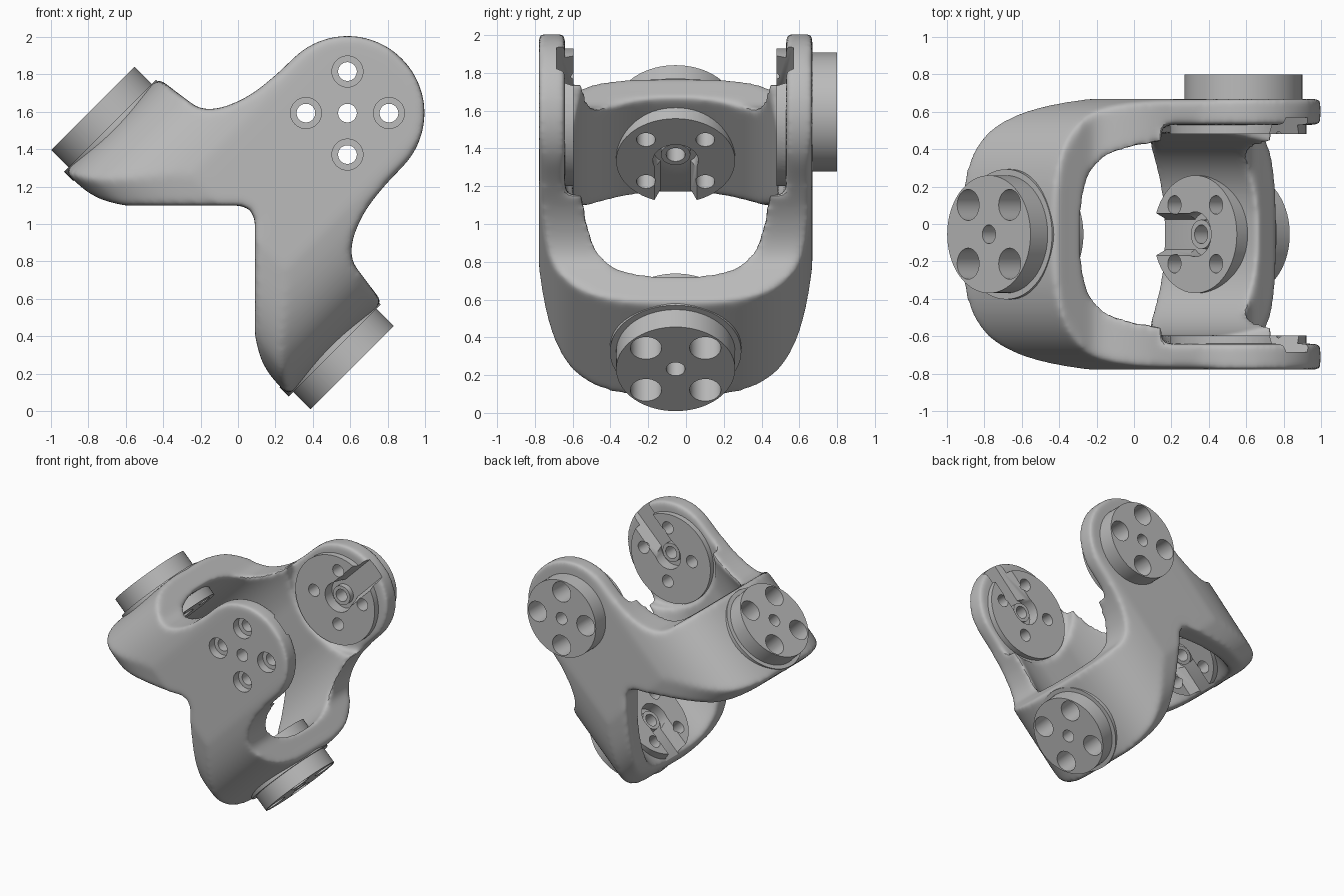
import bpy, bmesh, math
from mathutils import Matrix, Vector

if "Cube" in bpy.data.objects:
    bpy.data.objects.remove(bpy.data.objects["Cube"])

grey = bpy.data.materials.new("light grey")
grey.use_nodes = True
COLOUR = (0.5, 0.5, 0.5, 1)
grey.diffuse_color = COLOUR
grey.node_tree.nodes["Principled BSDF"].inputs["Base Color"].default_value = COLOUR


def make_object(name, bm):
    bmesh.ops.recalc_face_normals(bm, faces=bm.faces)
    mesh = bpy.data.meshes.new(name)
    bm.to_mesh(mesh)
    bm.free()
    ob = bpy.data.objects.new(name, mesh)
    bpy.context.scene.collection.objects.link(ob)
    mesh.materials.append(grey)
    return ob


def prism(name, outline, place, half):
    """Extrude a flat outline; place(a, b, c) maps it and its depth c to space."""
    bm = bmesh.new()
    face = bm.faces.new([bm.verts.new(place(a, b, -half)) for a, b in outline])
    new = bmesh.ops.extrude_face_region(bm, geom=[face])["geom"]
    shift = Vector(place(0, 0, 2 * half)) - Vector(place(0, 0, 0))
    bmesh.ops.translate(bm, vec=shift, verts=[v for v in new if isinstance(v, bmesh.types.BMVert)])
    return make_object(name, bm)


def cylinders(name, frame, spots, radius, low, high, segments=40):
    """Cylinders along a hub's axis, from distance low to high."""
    bm = bmesh.new()
    for x, y in spots:
        bmesh.ops.create_cone(bm, cap_ends=True, segments=segments, radius1=radius, radius2=radius,
                              depth=high - low,
                              matrix=frame @ Matrix.Translation((x, y, (low + high) / 2)))
    return make_object(name, bm)


def apply_modifiers(ob):
    graph = bpy.context.evaluated_depsgraph_get()
    mesh = bpy.data.meshes.new_from_object(ob.evaluated_get(graph))
    ob.modifiers.clear()
    ob.data = mesh


def boolean(ob, tool, operation, keep=False):
    mod = ob.modifiers.new("boolean", 'BOOLEAN')
    mod.operation, mod.object, mod.solver = operation, tool, 'MANIFOLD'
    apply_modifiers(ob)
    if not keep:
        bpy.data.objects.remove(tool)


def rounded(a, b, power, limit, steps=96):
    """Superellipse ring, flattened where it passes the limit on its second axis."""
    ring = []
    for i in range(steps):
        t = 2 * math.pi * i / steps
        c, s = math.cos(t), math.sin(t)
        y = math.copysign(b * abs(s) ** (2 / power), s)
        ring.append((math.copysign(a * abs(c) ** (2 / power), c), max(-limit, min(limit, y))))
    return ring


def mirror2(half):
    return half + [(-a, b) for a, b in half[::-1] if a]


def soft(points, steps=4):
    """Smooth curve through the given points."""
    p = [Vector(q) for q in [points[0]] + points + [points[-1]]]
    out = []
    for p0, p1, p2, p3 in zip(p, p[1:], p[2:], p[3:]):
        for i in range(steps):
            t = i / steps
            q = (2 * p1 + (p2 - p0) * t + (2 * p0 - 5 * p1 + 4 * p2 - p3) * t * t
                 + (3 * p1 - p0 - 3 * p2 + p3) * t ** 3) / 2
            out.append(tuple(q))
    return out + [points[-1]]


def hub_frame(axis, slot, origin):
    z, x = Vector(axis), Vector(slot)
    rows = Matrix((x, z.cross(x), z)).transposed().to_4x4()
    return Matrix.Translation(origin) @ rows


R, HUB = 0.412, 0.945
CENTRE = [(0, 0)]
d = 0.157
BOLTS = [(d, d), (-d, d), (-d, -d), (d, -d)]
# name, frame, inner face, wall face, boss end (None for no boss)
hubs = [("front", hub_frame((0, -1, 0), (0, 0, 1), (0, 0, HUB)), .54, .725, None),
        ("back", hub_frame((0, 1, 0), (0, 0, 1), (0, 0, HUB)), .535, .72, .855),
        ("right", hub_frame((1, 0, 0), (0, 0, -1), (0, 0, 0)), .58, .85, .98),
        ("left", hub_frame((-1, 0, 0), (0, 0, -1), (0, 0, 0)), .58, .85, .98)]

# Ring-shaped wall: rounded section in plan, hollow inside
along_z = lambda a, b, c: (a, b, c + 0.5)
along_y = lambda a, b, c: (a, c, b)
along_x = lambda a, b, c: (c, a, b)
body = prism("yoke_body", rounded(.847, .74, 3.1, .724), along_z, 1.2)
boolean(body, prism("hollow", rounded(.662, .548, 2.7, .54), along_z, 1.5), 'DIFFERENCE')

# Upright round lobes on the two plates, with a V notch below
lobe = [(R * math.sin(math.radians(t)), HUB + R * math.cos(math.radians(t))) for t in range(0, 91, 6)]
neck = soft([lobe[-1], (.415, .82), (.43, .68), (.46, .57), (.51, .47), (.58, .405), (.68, .385),
             (.83, .365), (.9, .36)])
notch = soft([(.9, -.348), (.82, -.345), (.7, -.338), (.6, -.31), (.49, -.245)])
plate = lobe + neck[1:] + notch + [(.28, -.035), (.05, .195), (0, .21)]
boolean(body, prism("plate_outline", mirror2(plate), along_y, 1), 'INTERSECT')

# Hanging lobes on the two bridges
bridge = soft([(0, -.35), (.2, -.348), (.36, -.335), (.5, -.3), (.6, -.225), (.68, -.07), (.74, .2)])
bridge += [(.8, .3), (.8, 1.5), (0, 1.5)]
boolean(body, prism("bridge_outline", mirror2(bridge), along_x, 1), 'INTERSECT')

# Thin the plates around the upper hubs
for name, frame, face, wall, end in hubs[:2]:
    boolean(body, cylinders("thinning", frame, [(.08, 0)], .5, .1, .585, 64), 'DIFFERENCE')

# Soften all edges of the casting
remesh = body.modifiers.new("remesh", 'REMESH')
remesh.mode, remesh.voxel_size = 'VOXEL', 0.016
smooth = body.modifiers.new("smooth", 'SMOOTH')
smooth.factor, smooth.iterations = 0.5, 18
apply_modifiers(body)

parts = [body]
for name, frame, face, wall, end in hubs:
    on_bridge = face > .56
    # Flat raised inner pad and, on the bridges, an outer seat
    spot, radius = (CENTRE, .315) if on_bridge else ([(-.04, 0)], .365)
    boolean(body, cylinders("clearing", frame, spot, radius, face - .15, face, 64), 'DIFFERENCE')
    boolean(body, cylinders("pad", frame, spot, radius, face, face + .1, 64), 'UNION')
    if on_bridge:
        boolean(body, cylinders("seat", frame, CENTRE, .348, .78, wall, 64), 'UNION')
    # Slot that runs from the centre out past the lobe edge, with sloping sides
    floor = face + .09
    slot = [(-.13, face - .05), (.13, face - .05), (.08, floor), (-.08, floor)]
    boolean(body, prism("slot", slot, lambda a, b, c: frame @ Vector((c + .3, a, b)), .3), 'DIFFERENCE')
    boolean(body, cylinders("bore", frame, CENTRE, .12, face - .05, floor), 'DIFFERENCE')
    boolean(body, cylinders("collar", frame, CENTRE, .078, face + .045, floor + .02), 'UNION')
    # Bolt holes and counterbores
    top = end or wall
    holes = cylinders("holes", frame, CENTRE + BOLTS, .05, face - .1, top + .1, 28)
    sinks = cylinders("sinks", frame, BOLTS, .083, wall - .07, top + .1, 32)
    if end:
        boss = cylinders(name + "_bearing_boss", frame, CENTRE, .315, wall - .03, end, 72)
        for tool in (holes, sinks):
            boolean(boss, tool, 'DIFFERENCE', keep=True)
        parts.append(boss)
    for tool in (holes, sinks):
        boolean(body, tool, 'DIFFERENCE')

# Tilt the whole bracket into place and shade it
pose = Matrix.Translation((-.083, -.055, .925)) @ Matrix.Rotation(math.radians(45), 4, 'Y')
bpy.ops.object.select_all(action='DESELECT')
for ob in parts:
    ob.data.transform(pose)
    ob.select_set(True)
bpy.context.view_layer.objects.active = body
bpy.ops.object.shade_smooth_by_angle(angle=math.radians(35))
